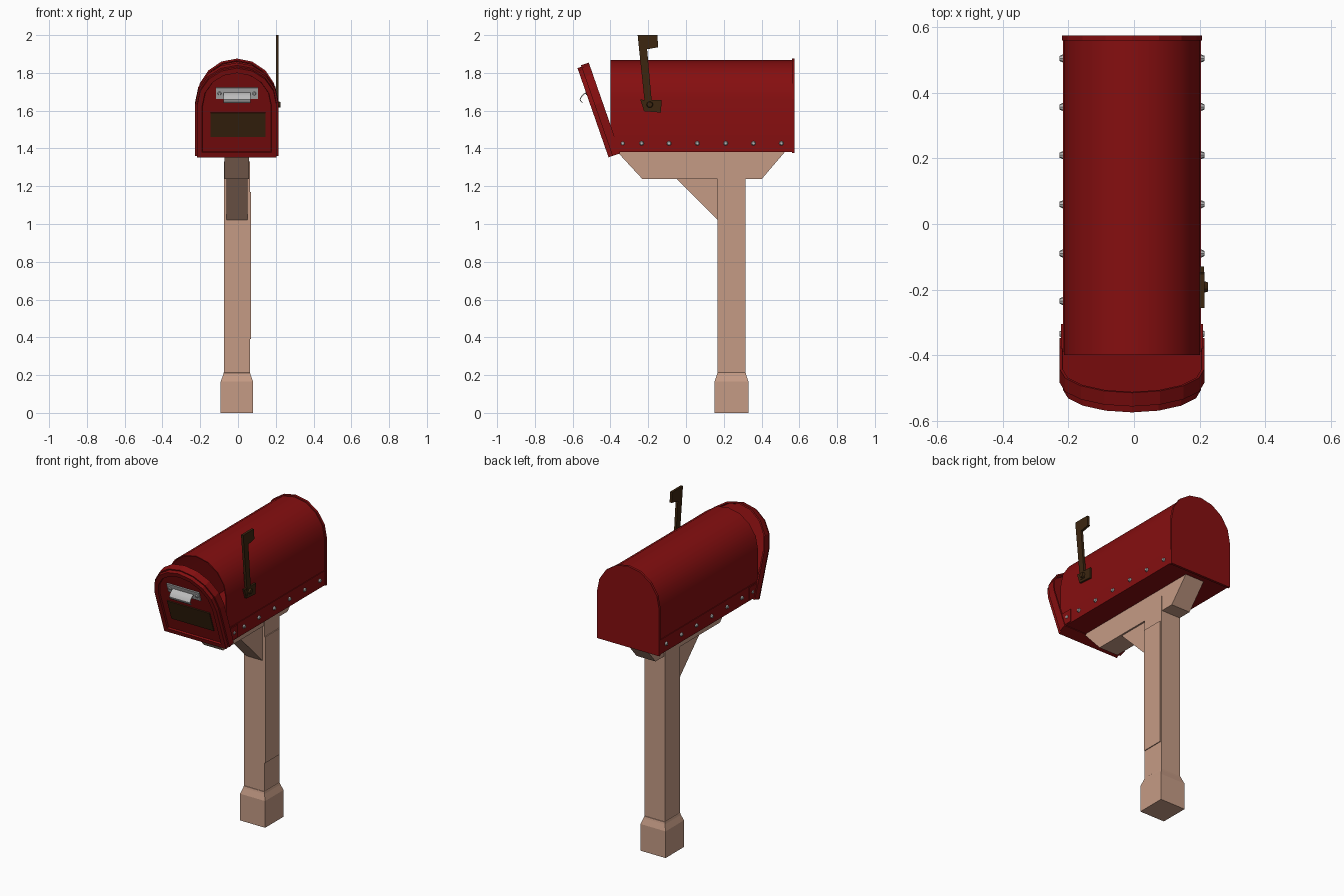
import bpy, bmesh, math
from mathutils import Matrix, Vector

if "Cube" in bpy.data.objects:
    bpy.data.objects.remove(bpy.data.objects["Cube"])

CX = -0.006  # side-to-side middle of the post and box


def material(name, rgb):
    m = bpy.data.materials.new(name)
    m.diffuse_color = (*rgb, 1)
    m.use_nodes = True
    m.node_tree.nodes["Principled BSDF"].inputs["Base Color"].default_value = m.diffuse_color
    return m


RED = material("dark_red_paint", (0.235, 0.0045, 0.005))
WOOD = material("light_wood", (0.56, 0.33, 0.235))
BROWN = material("dark_brown", (0.045, 0.019, 0.005))
SILVER = material("silver_metal", (0.5, 0.5, 0.5))

# door space: origin at the lower front edge, y into the box, z up the door
DOOR = Matrix.Translation((0, -0.41, 1.353)) @ Matrix.Rotation(math.radians(19.2), 4, 'X')


def finish(name, bm, mat, matrix=None, smooth=None):
    if matrix:
        bm.transform(matrix)
    me = bpy.data.meshes.new(name)
    bm.to_mesh(me)
    bm.free()
    me.materials.append(mat)
    if smooth:
        me.shade_smooth()
        me.set_sharp_from_angle(angle=math.radians(smooth))
    ob = bpy.data.objects.new(name, me)
    bpy.context.collection.objects.link(ob)
    return ob


def prism_bm(pts, a, b, axis):
    """Extrude a 2D outline along x (points y,z) or y (points x,z)."""
    bm = bmesh.new()
    place = (lambda p, t: (t, p[0], p[1])) if axis == 'x' else (lambda p, t: (p[0], t, p[1]))
    lo = [bm.verts.new(place(p, a)) for p in pts]
    hi = [bm.verts.new(place(p, b)) for p in pts]
    n = len(pts)
    bm.faces.new(lo)
    bm.faces.new(hi[::-1])
    for i in range(n):
        j = (i + 1) % n
        bm.faces.new((lo[i], hi[i], hi[j], lo[j]))
    bmesh.ops.recalc_face_normals(bm, faces=bm.faces)
    return bm


def prism(name, pts, a, b, axis, mat, matrix=None):
    return finish(name, prism_bm(pts, a, b, axis), mat, matrix)


def box(name, x, y, z, mat, matrix=None):
    pts = [(y[0], z[0]), (y[1], z[0]), (y[1], z[1]), (y[0], z[1])]
    return prism(name, pts, x[0], x[1], 'x', mat, matrix)


def arch(half, bottom, top, n=8):
    spring = top - half
    pts = [(CX - half, bottom), (CX + half, bottom)]
    for i in range(n + 1):
        t = math.pi * i / n
        pts.append((CX + half * math.cos(t), spring + half * math.sin(t)))
    return pts


def hollow(bm, direction, border, depth):
    """Sink the large cap that faces along y, leaving a raised border."""
    cap = max(bm.faces, key=lambda f: f.normal.y * direction * f.calc_area())
    bmesh.ops.inset_individual(bm, faces=[cap], thickness=border, depth=0, use_even_offset=True)
    bmesh.ops.inset_individual(bm, faces=[cap], thickness=0.003, depth=-depth, use_even_offset=True)


# post with flared base
def square_post(name, levels, cy):
    bm = bmesh.new()
    rings = []
    for z, hx, hy in levels:
        rings.append([bm.verts.new((CX + sx * hx, cy + sy * hy, z))
                      for sx, sy in ((-1, -1), (1, -1), (1, 1), (-1, 1))])
    for r, s in zip(rings, rings[1:]):
        for i in range(4):
            j = (i + 1) % 4
            bm.faces.new((r[i], r[j], s[j], s[i]))
    bm.faces.new(rings[0][::-1])
    bm.faces.new(rings[-1])
    finish(name, bm, WOOD)


square_post("post", [(0, 0.086, 0.09), (0.165, 0.086, 0.09), (0.2, 0.073, 0.078),
                     (0.212, 0.07, 0.075), (0.213, 0.069, 0.073), (1.33, 0.069, 0.073)], 0.241)
box("post_side_panel", (CX + 0.066, CX + 0.074), (0.17, 0.308), (0.39, 1.17), WOOD)

# support arm and diagonal brace
prism("support_arm", [(-0.365, 1.383), (-0.23, 1.237), (0.4, 1.237), (0.525, 1.383)],
      CX - 0.065, CX + 0.065, 'x', WOOD)
prism("brace", [(-0.05, 1.238), (0.17, 1.018), (0.17, 1.238)], CX - 0.055, CX + 0.055, 'x', WOOD)

# open-fronted box body
bm = prism_bm(arch(0.207, 1.38, 1.868), -0.4, 0.565, 'y')
hollow(bm, -1, 0.006, 0.95)
finish("box_body", bm, RED, smooth=35)
prism("back_panel", arch(0.213, 1.375, 1.876), 0.56, 0.575, 'y', RED)

# lower bands, hinge tabs and rivets on both sides
for side, label in ((-1, "left"), (1, "right")):
    def span(a, b):
        return sorted((CX + side * a, CX + side * b))
    box(label + "_lower_band", span(0.206, 0.211), (-0.39, 0.565), (1.38, 1.47), RED)
    box(label + "_hinge_tab", span(0.21, 0.216), (-0.385, -0.305), (1.385, 1.465), RED)
    bm = bmesh.new()
    for y in (-0.335, -0.235, -0.09, 0.06, 0.21, 0.357, 0.505):
        m = Matrix.Translation((CX + side * 0.214, y, 1.427)) @ Matrix.Rotation(side * math.pi / 2, 4, 'Y')
        bmesh.ops.create_cone(bm, cap_ends=True, segments=8, radius1=0.014, radius2=0.008,
                              depth=0.013, matrix=m)
    finish(label + "_rivets", bm, SILVER)

# tilted door: raised front border and a hollow back lip
bm = prism_bm(arch(0.211, 0.0, 0.5), 0, 0.045, 'y')
hollow(bm, -1, 0.027, 0.01)
finish("door_panel", bm, RED, DOOR)
bm = prism_bm(arch(0.221, 0.0, 0.508), 0.022, 0.066, 'y')
hollow(bm, 1, 0.009, 0.03)
finish("door_lip", bm, RED, DOOR)

# plates on the door
box("name_plate", (-0.145, 0.145), (0.004, 0.012), (0.113, 0.247), BROWN, DOOR)
box("handle_plate", (CX - 0.111, CX + 0.111), (0.003, 0.012), (0.327, 0.388), SILVER, DOOR)
bm = bmesh.new()
for sx in (-0.092, 0.092):
    bmesh.ops.create_cone(bm, cap_ends=True, segments=8, radius1=0.011, radius2=0.007, depth=0.008,
                          matrix=Matrix.Translation((CX + sx, 0, 0.357)) @ Matrix.Rotation(math.pi / 2, 4, 'X'))
finish("handle_screws", bm, SILVER, DOOR)

# curved pull handle, a bent sheet
outer = [(-0.521, 1.699), (-0.541, 1.69), (-0.555, 1.677), (-0.563, 1.66), (-0.56, 1.65), (-0.549, 1.641)]
inner = [(-0.521, 1.694), (-0.538, 1.686), (-0.551, 1.674), (-0.558, 1.66), (-0.556, 1.653), (-0.547, 1.645)]
finish("pull_handle", prism_bm(outer + inner[::-1], CX - 0.071, CX + 0.071, 'x'), SILVER, smooth=40)

# signal flag on the right side
prism("flag_base", [(-0.242, 1.658), (-0.13, 1.656), (-0.132, 1.59), (-0.222, 1.597)],
      0.2, 0.213, 'x', BROWN)
prism("flag_arm", [(-0.215, 1.61), (-0.178, 1.61), (-0.206, 1.925), (-0.147, 1.936),
                   (-0.152, 2.0), (-0.256, 2.0), (-0.25, 1.94)], 0.2, 0.215, 'x', BROWN)
bm = bmesh.new()
bmesh.ops.create_cone(bm, cap_ends=True, segments=10, radius1=0.018, radius2=0.014, depth=0.014,
                      matrix=Matrix.Translation((0.219, -0.192, 1.632)) @ Matrix.Rotation(math.pi / 2, 4, 'Y'))
finish("flag_pivot", bm, BROWN)
